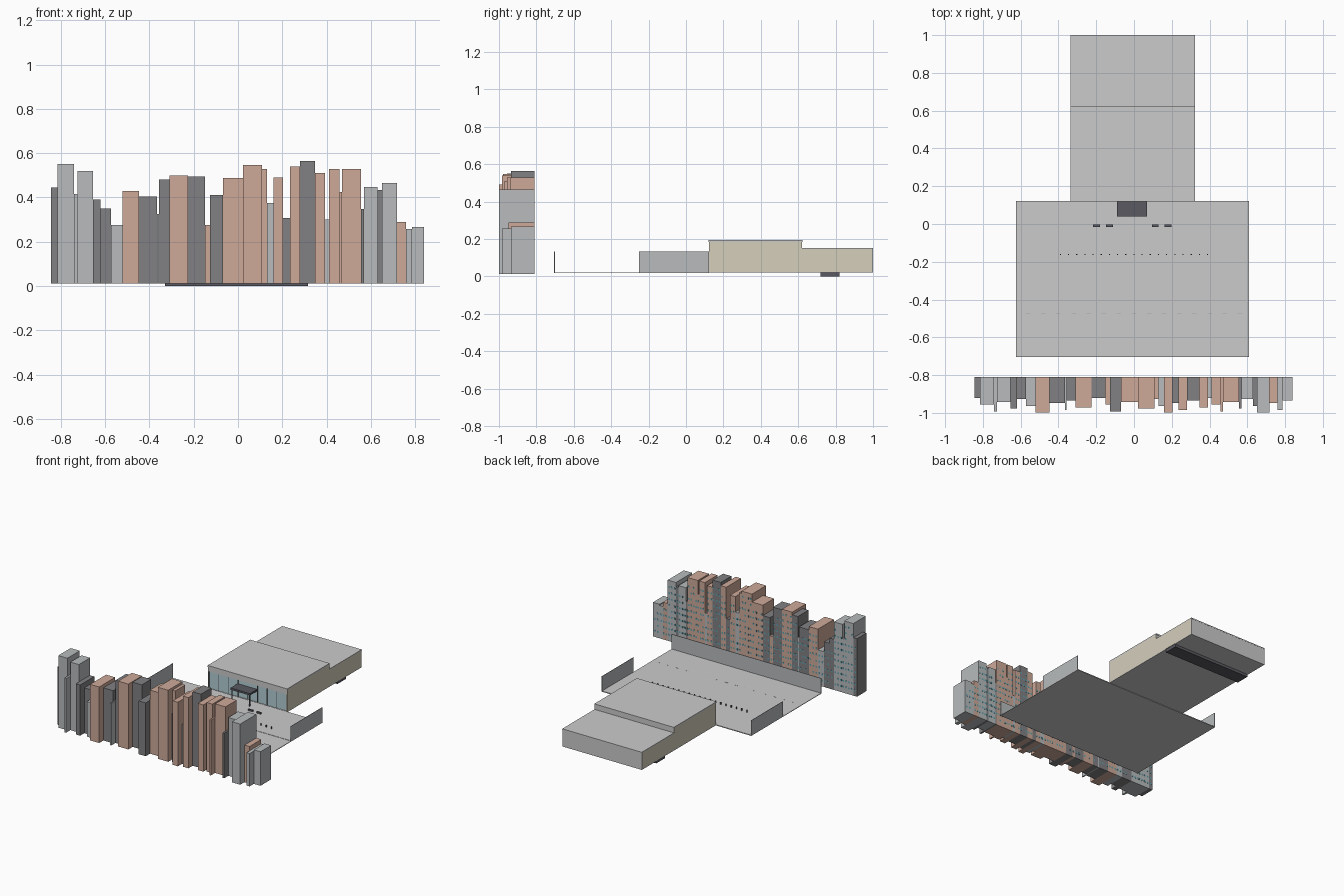
import bpy, bmesh, random
from mathutils import Matrix, Vector

if "Cube" in bpy.data.objects:
    bpy.data.objects.remove(bpy.data.objects["Cube"])

random.seed(4)


def mat(name, r, g, b):
    m = bpy.data.materials.new(name)
    m.diffuse_color = (r, g, b, 1)
    m.use_nodes = True
    m.node_tree.nodes["Principled BSDF"].inputs["Base Color"].default_value = m.diffuse_color
    return m


BRICK = mat("brick", 0.62, 0.40, 0.32)
DARK = mat("dark_stone", 0.22, 0.22, 0.23)
LIGHT = mat("light_stone", 0.48, 0.50, 0.51)
PANE = mat("window_teal", 0.12, 0.36, 0.42)
GLASS = mat("shopfront_glass", 0.45, 0.62, 0.66)
CREAM = mat("cream_wall", 0.66, 0.62, 0.50)
METAL = mat("dark_metal", 0.10, 0.10, 0.12)


def boxes(name, material, *ranges):
    """One object from boxes given as (x0, x1, y0, y1, z0, z1)."""
    bm = bmesh.new()
    for x0, x1, y0, y1, z0, z1 in ranges:
        size = Matrix.Diagonal((x1 - x0, y1 - y0, z1 - z0, 1))
        mid = Matrix.Translation(Vector((x0 + x1, y0 + y1, z0 + z1)) / 2)
        bmesh.ops.create_cube(bm, size=1, matrix=mid @ size)
    me = bpy.data.meshes.new(name)
    bm.to_mesh(me)
    bm.free()
    if material:
        me.materials.append(material)
    ob = bpy.data.objects.new(name, me)
    bpy.context.collection.objects.link(ob)


# Skyline: each tower runs from its left edge to the next one's
B, D, L = BRICK, DARK, LIGHT
skyline = [
    (-.845, .445, D), (-.815, .55, L), (-.74, .415, L), (-.725, .52, L),
    (-.655, .39, D), (-.62, .35, D), (-.573, .275, L), (-.522, .43, B),
    (-.447, .405, D), (-.366, .325, L), (-.357, .48, D), (-.31, .5, B),
    (-.226, .495, D), (-.15, .275, B), (-.126, .41, D), (-.068, .487, B),
    (.022, .546, B), (.108, .528, B), (.131, .375, L), (.16, .49, B),
    (.203, .307, D), (.235, .54, B), (.28, .564, D), (.348, .51, B),
    (.393, .3, L), (.411, .528, B), (.458, .424, B), (.47, .528, B),
    (.556, .347, D), (.569, .447, L), (.63, .433, D), (.65, .465, L),
    (.718, .289, B), (.759, .257, L), (.785, .266, L)]
BACK = -.81
panes = []
ends = [t[0] for t in skyline[1:]] + [.84]
for i, ((x0, top, finish), x1) in enumerate(zip(skyline, ends)):
    front = -.92 - .0072 * (i * 5 % 12)
    boxes(f"tower_{i + 1}", finish, (x0, x1, front, BACK, .012, top))
    cols = max(1, int((x1 - x0) / .02))
    step = (x1 - x0) / cols
    for r in range(int((top - .05) / .045)):
        for c in range(cols):
            if random.random() < .85:
                x, z = x0 + (c + .5) * step, .05 + r * .045
                panes.append((x - .006, x + .006, BACK - .001, BACK + .001, z, z + .013))
boxes("tower_windows", PANE, *panes)

# Street, forecourt and low boundary walls
X0, X1 = -.625, .61
boxes("road", None, (X0, X1, -.703, -.245, .017, .021))
boxes("forecourt", None, (X0, X1, -.245, .123, .017, .023))
boxes("street_wall", LIGHT, (X0, X1, -.705, -.701, .017, .132))
boxes("side_walls", LIGHT, *[(x, x + .003, -.25, .123, .017, .132)
                             for x in (X0, X1 - .003)])
boxes("lane_dashes", LIGHT, *[(x - .012, x + .012, -.476, -.472, .021, .0215)
                              for x in [-.56 + .08 * k for k in range(15)]])
boxes("bollards", METAL, *[(x - .003, x + .003, -.165, -.159, .023, .04)
                           for x in [-.39 + .0433 * k for k in range(19)]])
boxes("benches", METAL, *[(x - .018, x + .018, -.015, -.003, .023, .034)
                          for x in (-.198, -.13, .112, .18)])

# Main building shell: high hall in front, lower hall behind
H0, H1, T = -.335, .322, .006
boxes("hall_side_walls", CREAM, *[
    (x, x + T, y0, y1, .023, z) for x in (H0, H1 - T)
    for y0, y1, z in ((.123, .62, .184), (.62, .995, .147))])
boxes("hall_back_wall", None, (H0, H1, .993, .999, .023, .147))
boxes("hall_step_wall", None, (H0 + T, H1 - T, .614, .62, .14, .184))
boxes("high_roof", None, (H0, H1, .12, .622, .184, .194))
boxes("low_roof", None, (H0, H1, .618, 1, .145, .152))
boxes("hall_floor", None, *[(H0, H1, y0, y1, .02, .025)
                            for y0, y1 in ((.123, .72), (.822, .999))])

# Sunken trench across the rear hall
boxes("trench_floor", METAL, (-.33, .317, .72, .822, 0, .004))
boxes("trench_long_sides", METAL, *[(-.33, .317, y, y + .003, .004, .025)
                                    for y in (.72, .819)])
boxes("trench_ends", METAL, *[(x, x + .003, .723, .819, .004, .025)
                              for x in (-.33, .314)])

# Glazed front with mullions, doors and entrance canopy
boxes("front_fascia", None, (H0 + T, H1 - T, .123, .13, .15, .184))
boxes("front_glass", GLASS, *[(x0, x1, .126, .129, z, .15) for x0, x1, z in
      ((H0 + T, -.09, .025), (-.09, .075, .09), (.075, H1 - T, .025))])
boxes("front_mullions", METAL, *[(x - .002, x + .002, .123, .131, .025, .15)
      for x in [-.327 + .08 * k for k in range(9) if k not in (4,)]])
boxes("entrance_doors", GLASS, *[(x, x + .08, .128, .131, .025, .09)
                                 for x in (-.09, -.005)])
boxes("entrance_canopy", METAL, (-.09, .07, .04, .125, .108, .122))
boxes("canopy_posts", METAL, *[(x - .003, x + .003, .045, .051, .023, .108)
                               for x in (-.083, .063)])
